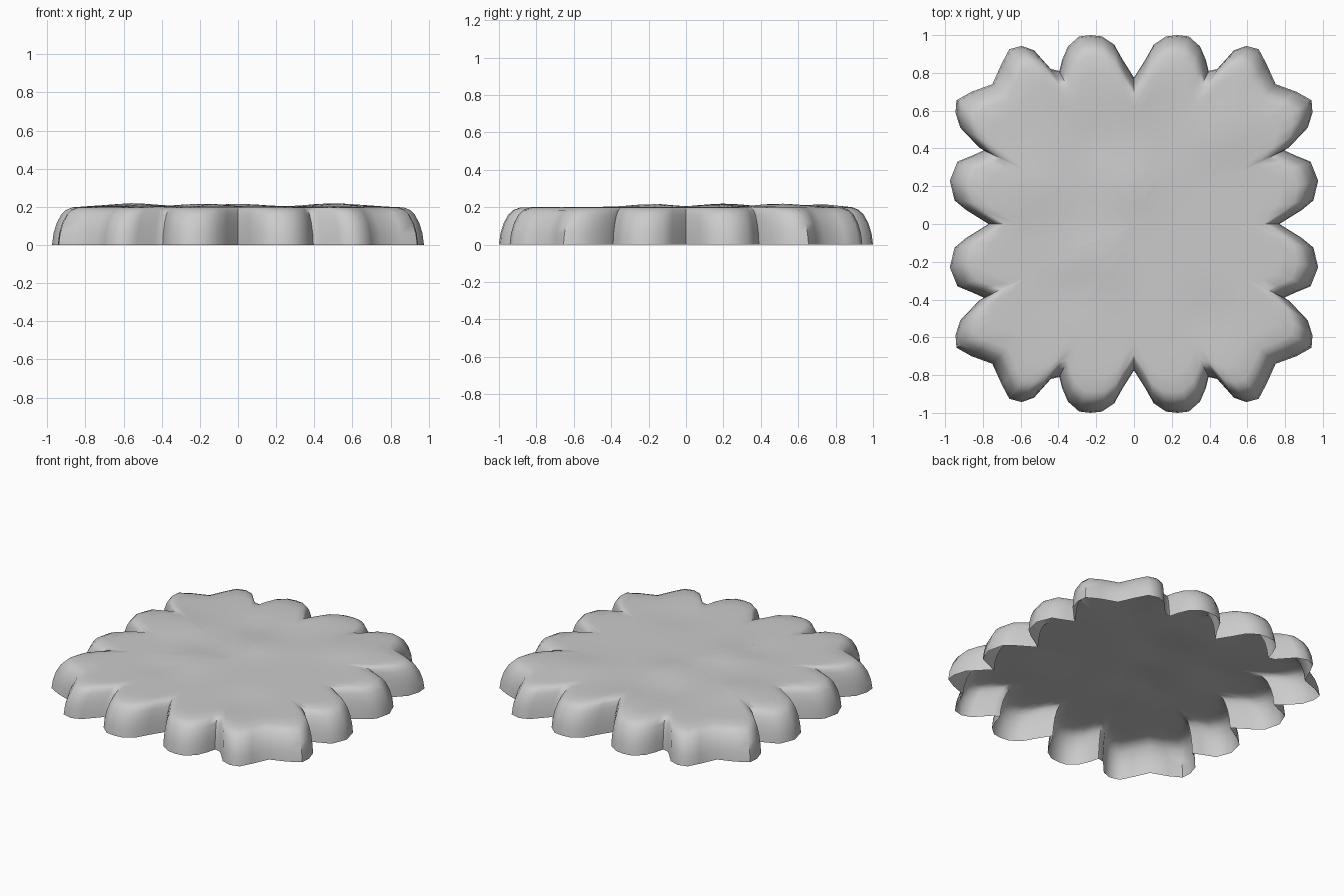
import bpy, bmesh, math

if "Cube" in bpy.data.objects:
    bpy.data.objects.remove(bpy.data.objects["Cube"])

# One quadrant of the scalloped outline, from the back notch to the right notch
QUAD = [(0, .775), (.06, .87), (.105, .95), (.17, .993), (.23, 1.0), (.29, .993),
        (.35, .94), (.38, .87), (.395, .81), (.44, .82), (.53, .92), (.595, .943),
        (.66, .925), (.70, .85), (.75, .74), (.86, .70), (.94, .655), (.945, .59),
        (.92, .51), (.82, .405), (.795, .39), (.85, .365), (.935, .33), (.975, .23),
        (.95, .125), (.89, .075), (.77, 0)]

# Mirror the quadrant into a closed loop
half = QUAD + [(x, -y) for x, y in QUAD[-2::-1]]
outline = half + [(-x, y) for x, y in half[-2:0:-1]]

# Soft bumps of the icing-like top: x, y, radius, height
BUMPS = [(-.2, -.2, .16, .018), (-.55, .2, .17, .018), (.5, .5, .17, .018),
         (0, .75, .18, .015), (0, .2, .15, .015), (.4, -.5, .15, -.012),
         (-.3, -.33, .12, -.012), (-.2, .45, .12, -.010)]


def bump(x, y):
    return sum(h * math.exp(-((x - a) ** 2 + (y - b) ** 2) / r ** 2)
               for a, b, r, h in BUMPS)


# Rings: scale of the outline, height, share of bumpiness
RINGS = [(1, 0, 0), (.992, .06, 0), (.975, .115, 0), (.95, .16, 0),
         (.925, .184, .4), (.89, .197, .8)]
RINGS += [(s, .201, 1) for s in (.8, .7, .6, .5, .4, .3, .2, .1)]

bm = bmesh.new()
loops = [[bm.verts.new((x * s, y * s, z + k * bump(x * s, y * s)))
          for x, y in outline] for s, z, k in RINGS]
n = len(outline)
for lo, hi in zip(loops, loops[1:]):
    for i in range(n):
        j = (i + 1) % n
        bm.faces.new((lo[j], lo[i], hi[i], hi[j]))
centre = bm.verts.new((0, 0, .201 + bump(0, 0)))
for i in range(n):
    bm.faces.new((loops[-1][(i + 1) % n], loops[-1][i], centre))

# Scalloped shell, open underneath
mesh = bpy.data.meshes.new("scalloped_slab")
bm.to_mesh(mesh)
bm.free()
slab = bpy.data.objects.new("scalloped_slab", mesh)
bpy.context.collection.objects.link(slab)
bpy.context.view_layer.objects.active = slab
slab.select_set(True)
bpy.ops.object.shade_smooth_by_angle(angle=math.radians(50))
